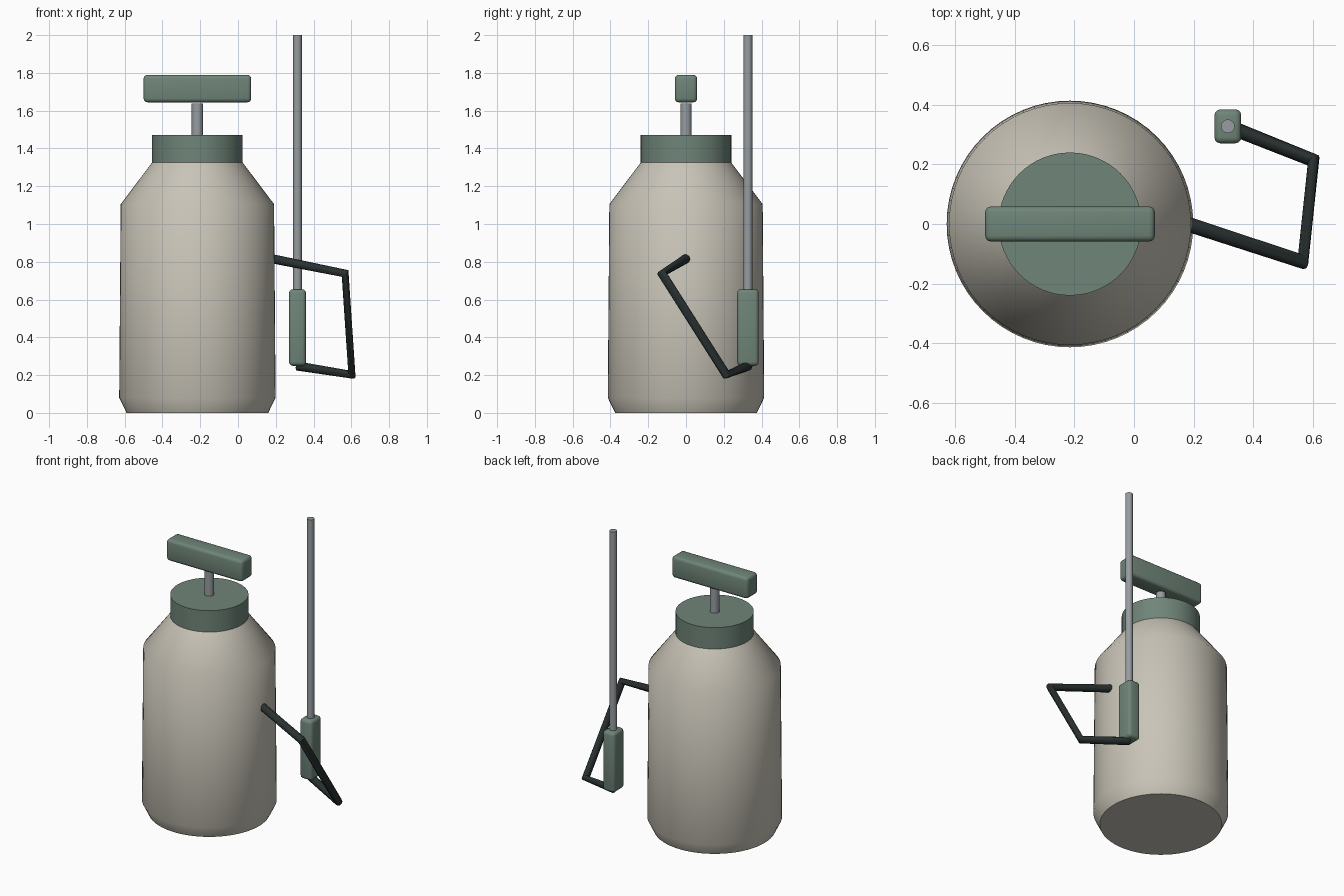
import bpy, math
from mathutils import Vector

cube = bpy.data.objects.get("Cube")
if cube:
    bpy.data.objects.remove(cube, do_unlink=True)


def material(name, rgb):
    m = bpy.data.materials.new(name)
    m.use_nodes = True
    m.diffuse_color = (*rgb, 1)
    m.node_tree.nodes["Principled BSDF"].inputs["Base Color"].default_value = (*rgb, 1)
    return m


cream = material("cream_plastic", (0.58, 0.55, 0.475))
green = material("green_plastic", (0.16, 0.235, 0.19))
steel = material("steel", (0.31, 0.335, 0.355))
rubber = material("dark_rubber", (0.022, 0.03, 0.03))


def finish(ob, name, mat, angle=45):
    ob.name = ob.data.name = name
    ob.data.materials.append(mat)
    bpy.ops.object.select_all(action="DESELECT")
    ob.select_set(True)
    bpy.context.view_layer.objects.active = ob
    bpy.ops.object.shade_smooth_by_angle(angle=math.radians(angle))
    return ob


def cylinder(name, x, y, radius, z0, z1, mat, sides=24):
    bpy.ops.mesh.primitive_cylinder_add(vertices=sides, radius=radius, depth=z1 - z0,
                                        location=(x, y, (z0 + z1) / 2))
    return finish(bpy.context.object, name, mat)


def rounded_box(name, center, size, mat, bevel=0.02):
    bpy.ops.mesh.primitive_cube_add(size=1, location=center)
    ob = bpy.context.object
    ob.scale = size
    bpy.ops.object.transform_apply(location=False, rotation=False, scale=True)
    mod = ob.modifiers.new("Bevel", "BEVEL")
    mod.width, mod.segments = bevel, 3
    bpy.ops.object.modifier_apply(modifier=mod.name)
    return finish(ob, name, mat, 35)


def lathe(name, x, y, profile, mat, sides=64):
    verts, faces = [], []
    for r, z in profile:
        for i in range(sides):
            a = math.tau * i / sides
            verts.append((r * math.cos(a), r * math.sin(a), z))
    for k in range(len(profile) - 1):
        for i in range(sides):
            j = (i + 1) % sides
            a, b = k * sides, (k + 1) * sides
            faces.append((a + i, a + j, b + j, b + i))
    faces.append(tuple(reversed(range(sides))))
    faces.append(tuple(range(len(verts) - sides, len(verts))))
    me = bpy.data.meshes.new(name)
    me.from_pydata(verts, [], faces)
    ob = bpy.data.objects.new(name, me)
    ob.location = (x, y, 0)
    bpy.context.collection.objects.link(ob)
    return finish(ob, name, mat)


def tube(name, points, radius, mat):
    cu = bpy.data.curves.new(name, "CURVE")
    cu.dimensions = "3D"
    cu.bevel_depth, cu.bevel_resolution = radius, 3
    cu.use_fill_caps = True
    sp = cu.splines.new("POLY")
    sp.points.add(len(points) - 1)
    for p, co in zip(sp.points, points):
        p.co = (*co, 1)
    ob = bpy.data.objects.new(name, cu)
    bpy.context.collection.objects.link(ob)
    bpy.ops.object.select_all(action="DESELECT")
    ob.select_set(True)
    bpy.context.view_layer.objects.active = ob
    bpy.ops.object.convert(target="MESH")
    return finish(bpy.context.object, name, mat)


# Tank with chamfered foot and sloping shoulder
TX = -0.215
lathe("tank", TX, 0, [(0.375, 0), (0.414, 0.08), (0.406, 1.105), (0.24, 1.325)], cream)

# Screw cap and pump
cylinder("cap", TX, 0, 0.24, 1.325, 1.47, green, 64)
cylinder("pump_rod", TX, 0, 0.03, 1.46, 1.637, steel)
rounded_box("pump_handle", (TX, 0, 1.717), (0.57, 0.118, 0.145), green)

# Spray wand standing beside the tank
WX, WY = 0.315, 0.328
cylinder("wand_tube", WX, WY, 0.023, 0.64, 2.0, steel)
rounded_box("wand_grip", (WX, WY, 0.452), (0.09, 0.114, 0.405), green)

# Hose from the tank wall to the grip
tube("hose", [Vector((0.185, -0.002, 0.815)), Vector((0.567, -0.127, 0.738)),
              Vector((0.603, 0.213, 0.202)), Vector((WX, WY, 0.248))], 0.025, rubber)
